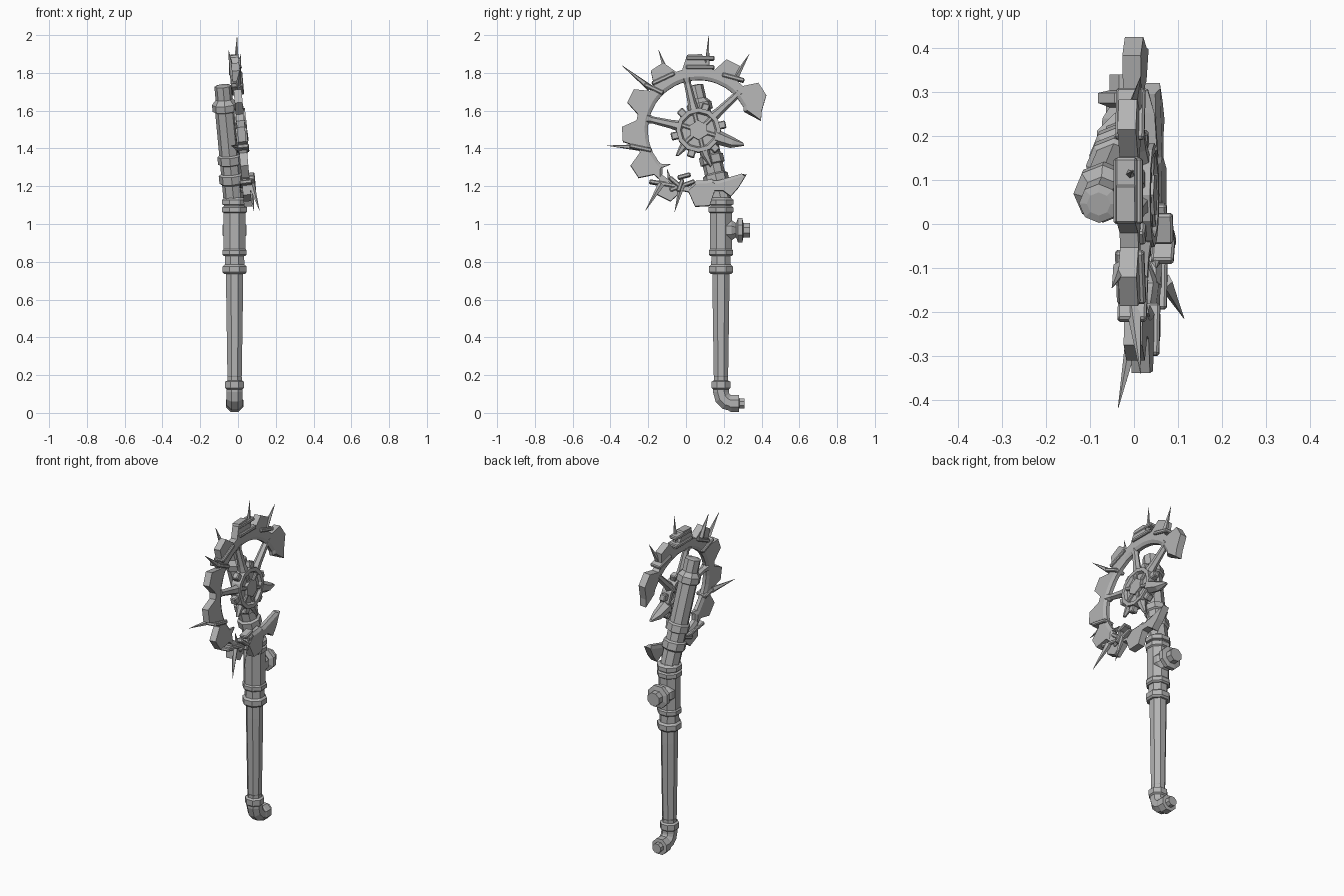
import bpy, bmesh, math
from mathutils import Matrix, Vector

cube = bpy.data.objects.get("Cube")
if cube:
    bpy.data.objects.remove(cube)

metal = bpy.data.materials.new("grey_metal")
metal.use_nodes = True
GREY = (0.45, 0.45, 0.45, 1)
metal.diffuse_color = GREY
metal.node_tree.nodes["Principled BSDF"].inputs["Base Color"].default_value = GREY

# Wheel frame: local x is the axle, local y and z lie in the wheel
HUB = Vector((0.017, 0.066, 1.495))
WHEEL = Matrix.Translation(HUB) @ Matrix.Rotation(-0.09, 4, 'Y')


def finish(name, bm, matrix=Matrix()):
    bmesh.ops.recalc_face_normals(bm, faces=bm.faces)
    mesh = bpy.data.meshes.new(name)
    bm.to_mesh(mesh)
    bm.free()
    mesh.materials.append(metal)
    obj = bpy.data.objects.new(name, mesh)
    obj.matrix_world = matrix
    bpy.context.collection.objects.link(obj)
    return obj


def sweep(name, rings, sides=8, matrix=Matrix()):
    """Bridge polygon rings, each given as (point, direction, flat radius)."""
    bm = bmesh.new()
    loops = []
    for point, direction, radius in rings:
        turn = Vector(direction).to_track_quat('Z', 'Y')
        r = radius / math.cos(math.pi / sides)
        loop = []
        for i in range(sides):
            a = 2 * math.pi * (i + 0.5) / sides
            loop.append(bm.verts.new(Vector(point) + turn @ Vector((r * math.cos(a), r * math.sin(a), 0))))
        loops.append(loop)
    for a, b in zip(loops, loops[1:]):
        for i in range(sides):
            j = (i + 1) % sides
            bm.faces.new((a[i], a[j], b[j], b[i]))
    bm.faces.new(loops[0])
    bm.faces.new(loops[-1])
    return finish(name, bm, matrix)


def pipe(name, base, axis, profile):
    """Straight pipe from (distance along axis, radius) pairs."""
    axis = Vector(axis)
    return sweep(name, [(Vector(base) + axis * t, axis, r) for t, r in profile])


def polar(angle, r, n=0):
    a = math.radians(angle)
    return Vector((n, r * math.cos(a), r * math.sin(a)))


def rim(name, stations, half, chamfer=0.0, closed=False):
    """Flat ring in the wheel plane from (angle, inner radius, outer radius, inner angle)."""
    bm = bmesh.new()
    loops = []
    for angle, r_in, r_out, a_in in stations:
        points = [polar(a_in, r_in, half * 0.5 if chamfer else half),
                  polar(a_in, r_in + chamfer, half), polar(angle, r_out, half),
                  polar(angle, r_out, -half), polar(a_in, r_in + chamfer, -half),
                  polar(a_in, r_in, -half * 0.5 if chamfer else -half)]
        if not chamfer:
            points = [points[0], points[2], points[3], points[5]]
        loops.append([bm.verts.new(p) for p in points])
    pairs = list(zip(loops, loops[1:]))
    if closed:
        pairs.append((loops[-1], loops[0]))
    else:
        bm.faces.new(loops[0])
        bm.faces.new(loops[-1])
    for a, b in pairs:
        for i in range(len(a)):
            j = (i + 1) % len(a)
            bm.faces.new((a[i], a[j], b[j], b[i]))
    return finish(name, bm, WHEEL)


def block(name, centre, angle, size, matrix=WHEEL):
    """Box in the wheel frame; size is thickness, length, width."""
    bm = bmesh.new()
    bmesh.ops.create_cube(bm, size=1, matrix=Matrix.Translation(centre)
                          @ Matrix.Rotation(math.radians(angle), 4, 'X')
                          @ Matrix.Diagonal((*size, 1)))
    bmesh.ops.bevel(bm, geom=bm.edges[:], offset=0.005, segments=1, affect='EDGES')
    return finish(name, bm, matrix)


# Handle: long tapered grip and the stack of collars above it
FOOT = (-0.018, 0.185, 0)
pipe("grip", FOOT, (0, 0, 1), [(0.16, 0.036), (0.19, 0.036), (0.195, 0.038), (0.66, 0.045), (0.75, 0.045)])
pipe("lower_collar", FOOT, (0, 0, 1), [(0.735, 0.055), (0.745, 0.064), (0.775, 0.064), (0.785, 0.052), (0.84, 0.05)])
pipe("tee_body", FOOT, (0, 0, 1), [(0.83, 0.056), (0.838, 0.064), (0.86, 0.064), (0.868, 0.058),
                                   (1.058, 0.058), (1.064, 0.066), (1.088, 0.066), (1.094, 0.056)])
pipe("upper_collar", FOOT, (0, 0, 1), [(1.085, 0.056), (1.1, 0.056), (1.103, 0.066), (1.128, 0.066), (1.14, 0.05)])

# Bottom elbow with its nut
sweep("elbow", [((-0.018, y, z), d, r) for y, z, d, r in (
    (0.185, 0.19, (0, 0, -1), 0.038), (0.185, 0.172, (0, 0, -1), 0.038),
    (0.185, 0.165, (0, 0, -1), 0.05), (0.185, 0.132, (0, 0, -1), 0.05),
    (0.185, 0.125, (0, 0, -1), 0.042), (0.187, 0.1, (0, 0.2, -1), 0.042),
    (0.205, 0.064, (0, 1, -1), 0.042), (0.24, 0.05, (0, 1, -0.15), 0.042))][:5])
bend = [((-0.018, 0.185 + 0.06 * (1 - math.cos(a)), 0.11 - 0.06 * math.sin(a)),
         (0, math.sin(a), -math.cos(a)), 0.042) for a in (0, math.pi / 6, math.pi / 3, math.pi / 2)]
sweep("elbow_bend", [((-0.018, 0.185, 0.14), (0, 0, -1), 0.042)] + bend)
pipe("elbow_nut", (-0.018, 0.23, 0.05), (0, 1, 0), [(0, 0.042), (0.01, 0.046), (0.05, 0.046), (0.052, 0.027), (0.08, 0.027)])

# Side outlet with a capped valve
pipe("side_outlet", (-0.018, 0.19, 0.967), (0, 1, 0),
     [(0, 0.056), (0.05, 0.054), (0.075, 0.038), (0.08, 0.05), (0.085, 0.064),
      (0.108, 0.064), (0.114, 0.038), (0.15, 0.038)])

# Leaning upper pipe with collars and stepped cap
LEAN = (-0.095, -0.23, 1)
pipe("upper_pipe", (-0.022, 0.187, 1.12), LEAN,
     [(0, 0.05), (0.09, 0.05), (0.1, 0.062), (0.14, 0.062), (0.148, 0.05), (0.195, 0.05),
      (0.2, 0.06), (0.24, 0.06), (0.248, 0.05), (0.485, 0.05)])
pipe("pipe_cap", (-0.022, 0.187, 1.12), LEAN,
     [(0.475, 0.052), (0.48, 0.062), (0.515, 0.062), (0.53, 0.05), (0.54, 0.042), (0.61, 0.042), (0.615, 0.025)])

# Broken toothed ring: hooked end, whole teeth, chipped stretch, jagged end
stations = [(9, 0.262, 0.335, 22), (17, 0.262, 0.35, 24)]
for tooth in range(33, 300, 30):
    for offset, radius in ((-12, 0.332), (-5.5, 0.405), (5.5, 0.405), (12, 0.332)):
        angle = tooth + offset
        if angle < 25:
            continue
        inner = 0.305 if 230 < angle < 262 else 0.268
        stations.append((angle, inner, radius, angle))
stations += [(292, 0.28, 0.345, 287), (296, 0.285, 0.39, 290), (305, 0.29, 0.37, 297), (317.5, 0.325, 0.345, 315)]
rim("toothed_ring", stations, 0.021, 0.018)
sweep("ring_splinter", [(polar(222, 0.28), polar(235, 1), 0.018), (polar(230, 0.235), polar(60, 1), 0.003)], 4, WHEEL)

# Hub: rim, web, centre boss, ribs and nubs
full_turn = range(0, 360, 30)
rim("hub_rim", [(a, 0.088, 0.118, a) for a in full_turn], 0.03, 0.008, True)
for name, radius, half, sides in (("hub_web", 0.1, 0.014, 12), ("hub_boss", 0.045, 0.032, 6)):
    sweep(name, [((s * half, 0, 0), (1, 0, 0), radius) for s in (-1, 1)], sides, WHEEL)
for i in range(6):
    block("hub_rib", polar(43 + 60 * i, 0.068), 43 + 60 * i, (0.054, 0.07, 0.022))
    block("hub_nub", polar(13 + 60 * i, 0.128), 13 + 60 * i, (0.036, 0.04, 0.04))

# Spokes: three reach the ring, three are snapped off
for angle, start, end in ((167, 0.026, 0.28), (103, 0.026, 0.285), (43, 0.026, 0.3)):
    sweep("spoke", [(polar(angle, r), polar(angle, 1), w) for r, w in
                    ((0.1, start), (0.15, 0.02), (end - 0.03, 0.016), (end, 0.024))], 6, WHEEL)
for angle, end, width in ((-20, 0.25, 0.034), (287, 0.2, 0.026), (227, 0.175, 0.026)):
    sweep("broken_spoke", [(polar(angle, 0.1), polar(angle, 1), width),
                           (polar(angle, end - 0.06), polar(angle, 1), width * 0.75),
                           (polar(angle + 3, end), polar(angle + 40, 1), 0.008)], 6, WHEEL)


# Thorny wire: bands wrapped round the ring, each with a spike
def thorn(band, turn, length, root, tip):
    y, z = band[0] - HUB.y, band[1] - HUB.z
    block("thorn_band", (0, y, z), turn, (0.066, length, 0.022))
    root, tip = Vector(root), Vector(tip)
    sweep("thorn", [(root, tip - root, 0.015), (root.lerp(tip, 0.4), tip - root, 0.009), (tip, tip - root, 0.0006)], 5)


thorn((0.075, 1.83), 0, 0.15, (-0.01, 0.11, 1.8), (-0.005, 0.12, 1.995))
thorn((0.25, 1.775), -15, 0.12, (0.0, 0.26, 1.77), (0.015, 0.335, 1.9))
thorn((-0.12, 1.77), 25, 0.13, (-0.03, -0.1, 1.79), (-0.05, -0.145, 1.92))
thorn((-0.17, 1.715), -25, 0.11, (0.0, -0.19, 1.72), (0.015, -0.34, 1.84))
thorn((-0.24, 1.4), -12, 0.12, (0.0, -0.25, 1.405), (-0.036, -0.418, 1.415))
thorn((-0.12, 1.21), -10, 0.15, (0.07, -0.13, 1.21), (0.114, -0.215, 1.07))
thorn((-0.02, 1.2), 20, 0.14, (0.065, -0.02, 1.21), (0.085, -0.06, 1.065))
block("top_band", (0, 0.01, 0.383), 0, (0.05, 0.15, 0.022))

# Loose wire twists at the chipped stretch
for y, z, turn in ((-0.01, 1.25, 15), (-0.06, 1.22, -40), (-0.03, 1.2, 70)):
    block("wire_twist", (0.025, y - HUB.y, z - HUB.z), turn, (0.05, 0.07, 0.022))
sweep("wire_barb", [((0.05, -0.08, 1.21), (0, -0.4, 1), 0.012), ((0.05, -0.1, 1.29), (0, -0.4, 1), 0.001)], 5)
